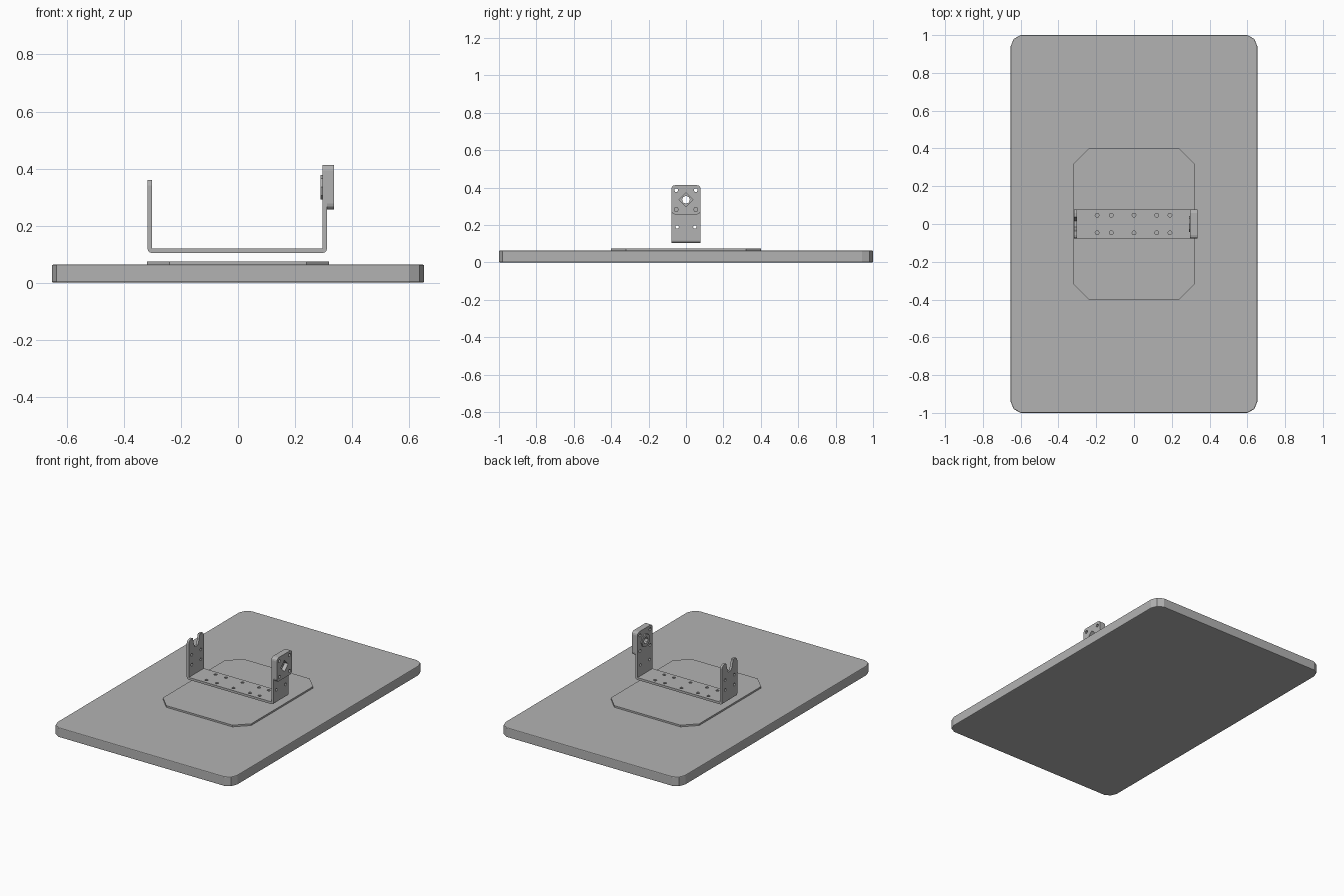
import bpy, bmesh, math
from mathutils import Vector

cube = bpy.data.objects.get("Cube")
if cube:
    bpy.data.objects.remove(cube, do_unlink=True)

grey = bpy.data.materials.new("mid grey")
grey.use_nodes = True
GREY = (0.45, 0.45, 0.45, 1)
grey.diffuse_color = GREY
grey.node_tree.nodes["Principled BSDF"].inputs["Base Color"].default_value = GREY


def place(axis, u, v, w):
    """Turn a point of a flat outline into 3D, w being along the axis."""
    return {"x": (w, u, v), "y": (u, w, v), "z": (u, v, w)}[axis]


def prism(name, outline, axis, start, end):
    """Extrude a closed outline along one axis."""
    bm = bmesh.new()
    face = bm.faces.new([bm.verts.new(place(axis, u, v, start)) for u, v in outline])
    moved = bmesh.ops.extrude_face_region(bm, geom=[face])["geom"]
    shift = Vector(place(axis, 0, 0, end - start))
    bmesh.ops.translate(bm, vec=shift, verts=[g for g in moved if isinstance(g, bmesh.types.BMVert)])
    bmesh.ops.recalc_face_normals(bm, faces=bm.faces)
    mesh = bpy.data.meshes.new(name)
    bm.to_mesh(mesh)
    bm.free()
    mesh.materials.append(grey)
    obj = bpy.data.objects.new(name, mesh)
    bpy.context.collection.objects.link(obj)
    return obj


def ring(u, v, radius, sides, turn=0.0):
    angles = [turn + i * math.tau / sides for i in range(sides)]
    return [(u + radius * math.cos(a), v + radius * math.sin(a)) for a in angles]


def mirrored(quarter):
    """Complete an outline from the points of its first quadrant."""
    back = quarter[::-1]
    return (quarter + [(-u, v) for u, v in back]
            + [(-u, -v) for u, v in quarter] + [(u, -v) for u, v in back])


def apply_modifier(obj, mod):
    bpy.context.view_layer.objects.active = obj
    bpy.ops.object.modifier_apply(modifier=mod.name)


def cut(obj, outlines, axis, start, end):
    """Cut straight holes of the given outlines through a part."""
    for outline in outlines:
        cutter = prism("cutter", outline, axis, start, end)
        cutter.hide_render = True
        mod = obj.modifiers.new("hole", "BOOLEAN")
        mod.operation, mod.solver, mod.object = "DIFFERENCE", "EXACT", cutter
        apply_modifier(obj, mod)
        bpy.data.objects.remove(cutter, do_unlink=True)


def round_edges(obj, width, segments, rule):
    """Round the edges whose two end points satisfy a rule."""
    bm = bmesh.new()
    bm.from_mesh(obj.data)
    edges = [e for e in bm.edges if rule(e.verts[0].co, e.verts[1].co)]
    bmesh.ops.bevel(bm, geom=edges, offset=width, segments=segments, profile=0.5, affect="EDGES")
    bm.to_mesh(obj.data)
    bm.free()


def level(a, b):
    return abs(a.z - b.z) < 1e-4


# Large base panel with clipped corners and softened rims
panel = prism("base_panel", mirrored([(0.653, 0.94), (0.637, 0.98), (0.6, 1.0)]), "z", 0, 0.063)
round_edges(panel, 0.005, 2, level)

# Thin mounting plate
prism("mounting_plate", mirrored([(0.32, 0.32), (0.24, 0.4)]), "z", 0.063, 0.074)

# Bent bracket: sheet metal channel with a short and a tall arm
LEFT, RIGHT, FLOOR, THICK, HALF = -0.317, 0.312, 0.104, 0.015, 0.078
SHORT, TALL, AXLE = 0.36, 0.413, 0.335
bracket = prism("bracket", [
    (LEFT, SHORT), (LEFT, FLOOR), (RIGHT, FLOOR), (RIGHT, TALL),
    (RIGHT - THICK, TALL), (RIGHT - THICK, FLOOR + THICK),
    (LEFT + THICK, FLOOR + THICK), (LEFT + THICK, SHORT)], "y", -HALF, HALF)
round_edges(bracket, 0.02, 3,
            lambda a, b: level(a, b) and a.z > 0.3 and abs(a.x - b.x) > 0.01)
round_edges(bracket, 0.014, 3,
            lambda a, b: level(a, b) and a.z < FLOOR + 0.001 and abs(a.y - b.y) > 0.1)

# Screw holes in the floor and arms
cut(bracket, [ring(x, y, 0.011, 6) for x in (-0.195, -0.12, 0, 0.12, 0.19)
              for y in (-0.047, 0.047)], "z", 0.05, 0.15)
cut(bracket, [ring(y, 0.19, 0.01, 6) for y in (-0.047, 0.047)], "x", -0.5, 0.5)
cut(bracket, [ring(y, 0.255, 0.01, 6) for y in (-0.047, 0.047)], "x", -0.5, 0)

# Open cradle in the short arm, axle hole in the tall arm
cut(bracket, [[(-0.042, 0.38), (-0.026, 0.32), (-0.015, 0.295),
               (0.015, 0.295), (0.026, 0.32), (0.042, 0.38)]], "x", -0.5, 0)
cut(bracket, [ring(0, AXLE, 0.021, 8)], "x", 0, 0.5)

# Outer bearing block with a diamond opening and four screw holes
block = prism("bearing_block", [(-HALF, 0.257), (HALF, 0.257), (HALF, TALL), (-HALF, TALL)],
              "x", RIGHT, 0.337)
round_edges(block, 0.02, 3, lambda a, b: abs(a.x - b.x) > 0.01)
cut(block, [ring(0, AXLE, 0.038, 4)], "x", 0.25, 0.4)
corners = [ring(y, AXLE + z, 0.011, 6) for y in (-0.052, 0.052) for z in (-0.052, 0.052)]
cut(block, corners, "x", 0.25, 0.4)
cut(bracket, corners, "x", 0.25, 0.4)

# Hub collar on the inner side of the tall arm
hub = prism("hub_collar", ring(0, AXLE, 0.043, 8), "x", 0.29, RIGHT - THICK)
cut(hub, [ring(0, AXLE, 0.021, 8)], "x", 0.25, 0.4)
